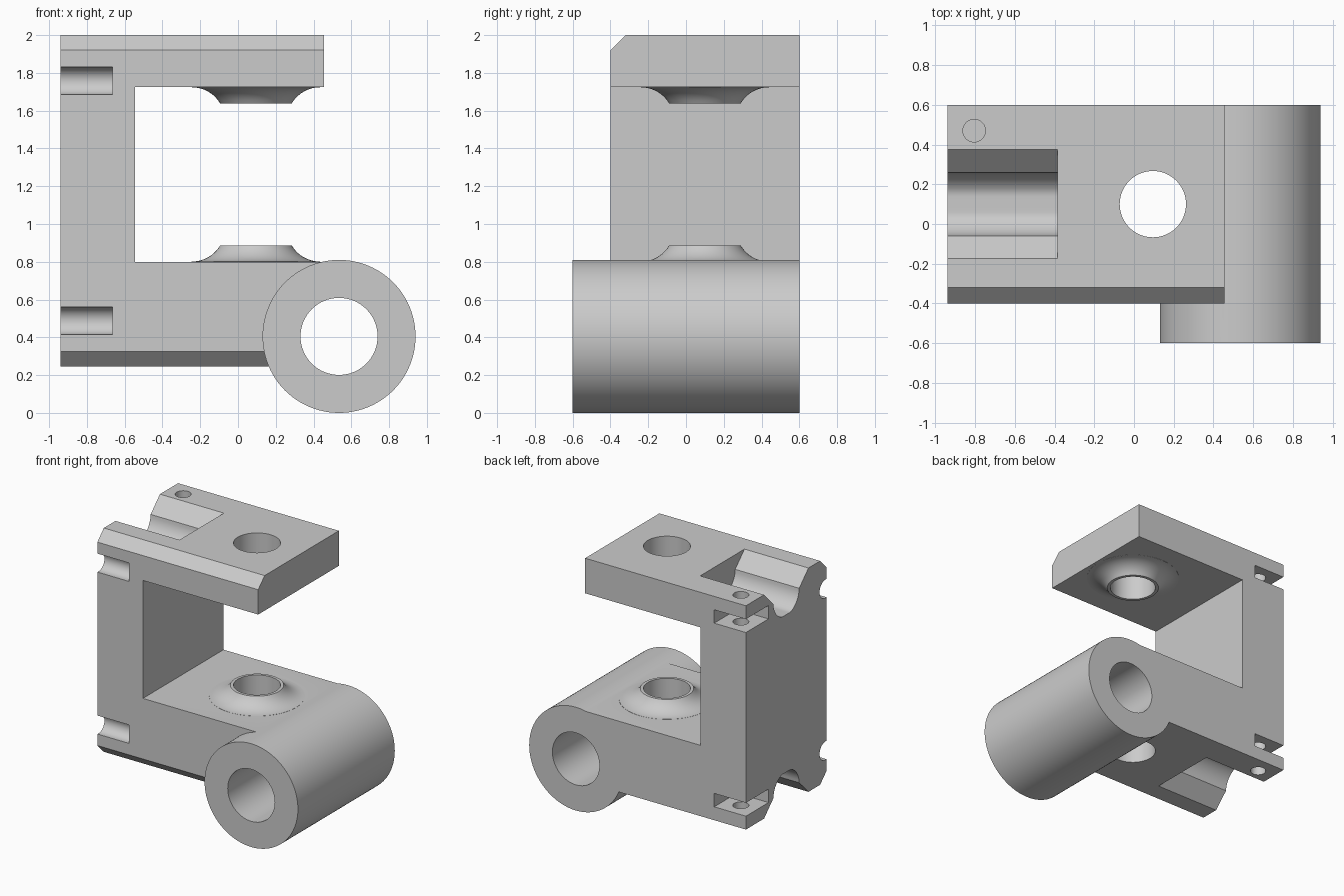
import bpy, bmesh, math
from mathutils import Vector

cube = bpy.data.objects.get("Cube")
if cube:
    bpy.data.objects.remove(cube, do_unlink=True)

grey = bpy.data.materials.new("plain grey")
grey.use_nodes = True
colour = (0.6, 0.6, 0.6, 1)
grey.diffuse_color = colour
grey.node_tree.nodes["Principled BSDF"].inputs["Base Color"].default_value = colour

MID = 1.1225          # height about which the two clamp arms mirror
HOLE = (0.095, 0.1)   # shared pin axis


def flip(z, upper):
    return z if upper else 2 * MID - z


def arc(cx, cy, r, a, b, n):
    angles = [math.radians(a + (b - a) * i / n) for i in range(n + 1)]
    return [(cx + r * math.cos(t), cy + r * math.sin(t)) for t in angles]


def finish(name, bm):
    bmesh.ops.recalc_face_normals(bm, faces=bm.faces)
    mesh = bpy.data.meshes.new(name)
    bm.to_mesh(mesh)
    bm.free()
    mesh.materials.append(grey)
    obj = bpy.data.objects.new(name, mesh)
    bpy.context.collection.objects.link(obj)
    return obj


def prism(name, points, axis, start, end):
    """Extrude a 2D outline along x, y or z."""
    place = {"x": lambda a, b: (start, a, b),
             "y": lambda a, b: (a, start, b),
             "z": lambda a, b: (a, b, start)}[axis]
    bm = bmesh.new()
    face = bm.faces.new([bm.verts.new(place(*p)) for p in points])
    result = bmesh.ops.extrude_face_region(bm, geom=[face])
    step = Vector([end - start if c == axis else 0 for c in "xyz"])
    moved = [v for v in result["geom"] if isinstance(v, bmesh.types.BMVert)]
    bmesh.ops.translate(bm, verts=moved, vec=step)
    return finish(name, bm)


def rod(name, centre, r, axis, start, end, n=64):
    return prism(name, arc(*centre, r, 0, 360 - 360 / n, n - 1), axis, start, end)


def lathe(name, profile, centre, n=64):
    """Spin a closed (radius, height) outline round a vertical axis."""
    bm = bmesh.new()
    rings = []
    for r, z in profile:
        rings.append([bm.verts.new((centre[0] + x, centre[1] + y, z))
                      for x, y in arc(0, 0, r, 0, 360 - 360 / n, n - 1)])
    for low, high in zip(rings, rings[1:]):
        for i in range(n):
            j = (i + 1) % n
            bm.faces.new((low[i], low[j], high[j], high[i]))
    bm.faces.new(rings[0])
    bm.faces.new(rings[-1])
    return finish(name, bm)


def combine(target, tool, operation):
    mod = target.modifiers.new("join", "BOOLEAN")
    mod.operation = operation
    mod.solver = "EXACT"
    mod.object = tool
    bpy.context.view_layer.objects.active = target
    bpy.ops.object.modifier_apply(modifier=mod.name)
    bpy.data.objects.remove(tool, do_unlink=True)


# C-shaped frame
frame = prism("clamp_bracket", [
    (-0.94, 0.245), (0.5, 0.245), (0.5, 0.8), (-0.545, 0.8),
    (-0.545, 1.725), (0.455, 1.725), (0.455, 2), (-0.94, 2)], "y", -0.4, 0.6)

# front chamfers, outer edges only
for upper in (True, False):
    wedge = [(-0.42, flip(1.9, upper)), (-0.30, flip(2.02, upper)), (-0.42, flip(2.02, upper))]
    combine(frame, prism("chamfer", wedge, "x", -1.1, 0.7), "DIFFERENCE")

# pivot barrel
barrel = (0.535, 0.405)
combine(frame, rod("barrel", barrel, 0.405, "y", -0.6, 0.6, 96), "UNION")

# flared bosses facing each other inside the mouth
flare = [(0.34, 0)] + arc(0.34, 0.175, 0.175, 270, 211, 10)
for base, way in ((0.8, 1), (1.725, -1)):
    profile = [(0.34, base - way * 0.03)] + [(r, base + way * (z + 0.001)) for r, z in flare]
    combine(frame, lathe("boss", profile, HOLE), "UNION")

# barrel bore and pin hole
combine(frame, rod("bore", barrel, 0.204, "y", -0.8, 0.8), "DIFFERENCE")
combine(frame, rod("pin_hole", HOLE, 0.167, "z", -0.2, 2.2), "DIFFERENCE")

for upper in (True, False):
    # flared trough on the outer face
    trough = [(-0.195, 2.02), (-0.06, 1.885)]
    trough += arc(0.1, 1.89, 0.16, 182, 358, 24)
    trough += [(0.26, 1.885), (0.395, 2.02)]
    trough = [(y, flip(z if z > 1.74 else 1.74, upper)) for y, z in trough]
    combine(frame, prism("trough", trough, "x", -1.1, -0.385), "DIFFERENCE")
    # rounded notch on the front
    notch = [(-0.5, 1.83)] + arc(-0.385, 1.7575, 0.0725, 90, -90, 20) + [(-0.5, 1.685)]
    notch = [(y, flip(z, upper)) for y, z in notch]
    combine(frame, prism("front_notch", notch, "x", -1.1, -0.665), "DIFFERENCE")
    # square slot at the back with a screw hole through it
    slot = [(0.32, 1.79), (0.7, 1.79), (0.7, 1.895), (0.32, 1.895)]
    slot = [(y, flip(z, upper)) for y, z in slot]
    combine(frame, prism("back_slot", slot, "x", -1.1, -0.665), "DIFFERENCE")
    combine(frame, rod("screw_hole", (-0.805, 0.47), 0.057, "z",
                       flip(1.6, upper), flip(2.1, upper), 32), "DIFFERENCE")

bpy.ops.object.select_all(action="DESELECT")
frame.select_set(True)
bpy.context.view_layer.objects.active = frame
bpy.ops.object.shade_smooth_by_angle(angle=math.radians(25))
